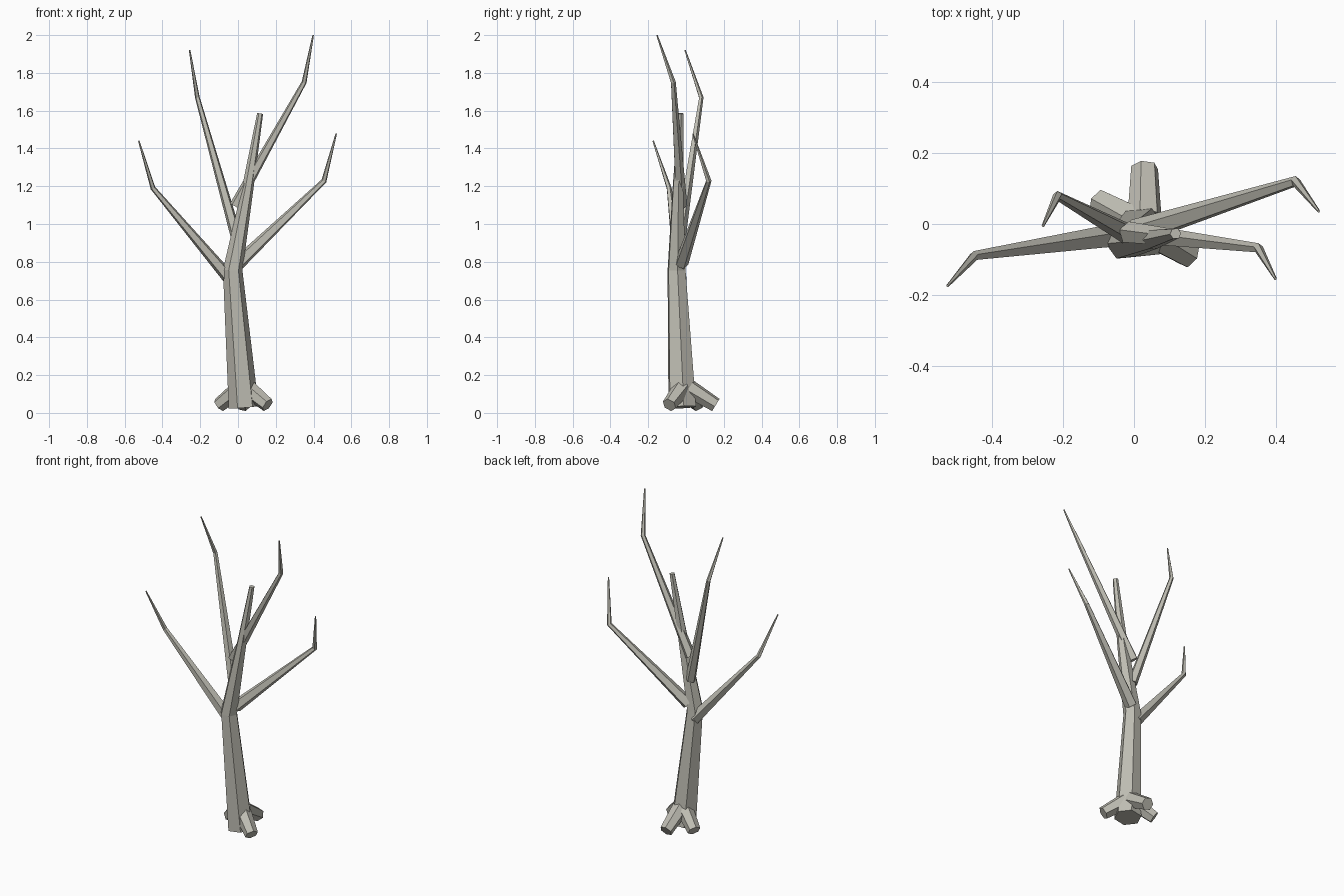
import bpy, bmesh, math
from mathutils import Vector

if "Cube" in bpy.data.objects:
    bpy.data.objects.remove(bpy.data.objects["Cube"])

bark = bpy.data.materials.new("pale_bark")
bark.diffuse_color = (0.52, 0.51, 0.45, 1)
bark.use_nodes = True
bark.node_tree.nodes["Principled BSDF"].inputs["Base Color"].default_value = bark.diffuse_color


def tube(name, points, sides=6, phase=0.0):
    """Tapered faceted limb through (x, y, z, radius) points, capped at both ends."""
    pos = [Vector(p[:3]) for p in points]
    bm = bmesh.new()
    rings = []
    for i, p in enumerate(pos):
        before = (p - pos[i - 1]).normalized() if i else Vector()
        after = (pos[i + 1] - p).normalized() if i + 1 < len(pos) else Vector()
        axis = (before + after).normalized()
        # y-based frame keeps the rings aligned along the limb
        u = Vector((0, 1, 0)).cross(axis)
        if u.length < 0.6:
            u = Vector((1, 0, 0)) - axis * axis.x
        u.normalize()
        v = axis.cross(u)
        ring = []
        for k in range(sides):
            a = math.radians(phase) + math.tau * k / sides
            ring.append(bm.verts.new(p + (u * math.cos(a) + v * math.sin(a)) * points[i][3]))
        rings.append(ring)
    for lo, hi in zip(rings, rings[1:]):
        for k in range(sides):
            n = (k + 1) % sides
            bm.faces.new((lo[k], lo[n], hi[n], hi[k]))
    bm.faces.new(rings[0][::-1])
    bm.faces.new(rings[-1])
    bmesh.ops.recalc_face_normals(bm, faces=bm.faces)
    mesh = bpy.data.meshes.new(name)
    bm.to_mesh(mesh)
    bm.free()
    mesh.materials.append(bark)
    obj = bpy.data.objects.new(name, mesh)
    bpy.context.collection.objects.link(obj)


# Bent trunk with a blunt top
tube("trunk", [(0.03, -0.02, 0.03, 0.08), (-0.028, -0.05, 0.755, 0.052),
               (0.05, -0.043, 1.18, 0.031), (0.117, -0.027, 1.585, 0.016)], 6, 6)

# Stubby roots: slope down and out from the trunk
for name, x, y in (("back_root", 0.03, 0.158), ("right_root", 0.157, -0.088),
                   ("left_root", -0.1, 0.062)):
    cx, cy = 0.03, -0.01
    tube(name, [(cx + (x - cx) * 0.15, cy + (y - cy) * 0.15, 0.13, 0.05),
                (x, y, 0.042, 0.039)], 6, 15)

# Long kinked branches
tube("lower_left_branch", [(-0.04, -0.032, 0.705, 0.036), (-0.45, -0.09, 1.19, 0.014),
                           (-0.525, -0.174, 1.44, 0.004)], 5, 20)
tube("lower_right_branch", [(0.0, -0.025, 0.79, 0.038), (0.455, 0.12, 1.228, 0.015),
                            (0.52, 0.036, 1.478, 0.004)], 5, 20)
tube("upper_left_branch", [(-0.012, -0.03, 0.945, 0.031), (-0.215, 0.08, 1.67, 0.013),
                           (-0.256, -0.005, 1.92, 0.004)], 5, 20)
tube("upper_right_branch", [(-0.015, -0.025, 1.095, 0.032), (0.35, -0.068, 1.75, 0.014),
                            (0.398, -0.154, 2.0, 0.004)], 5, 20)
